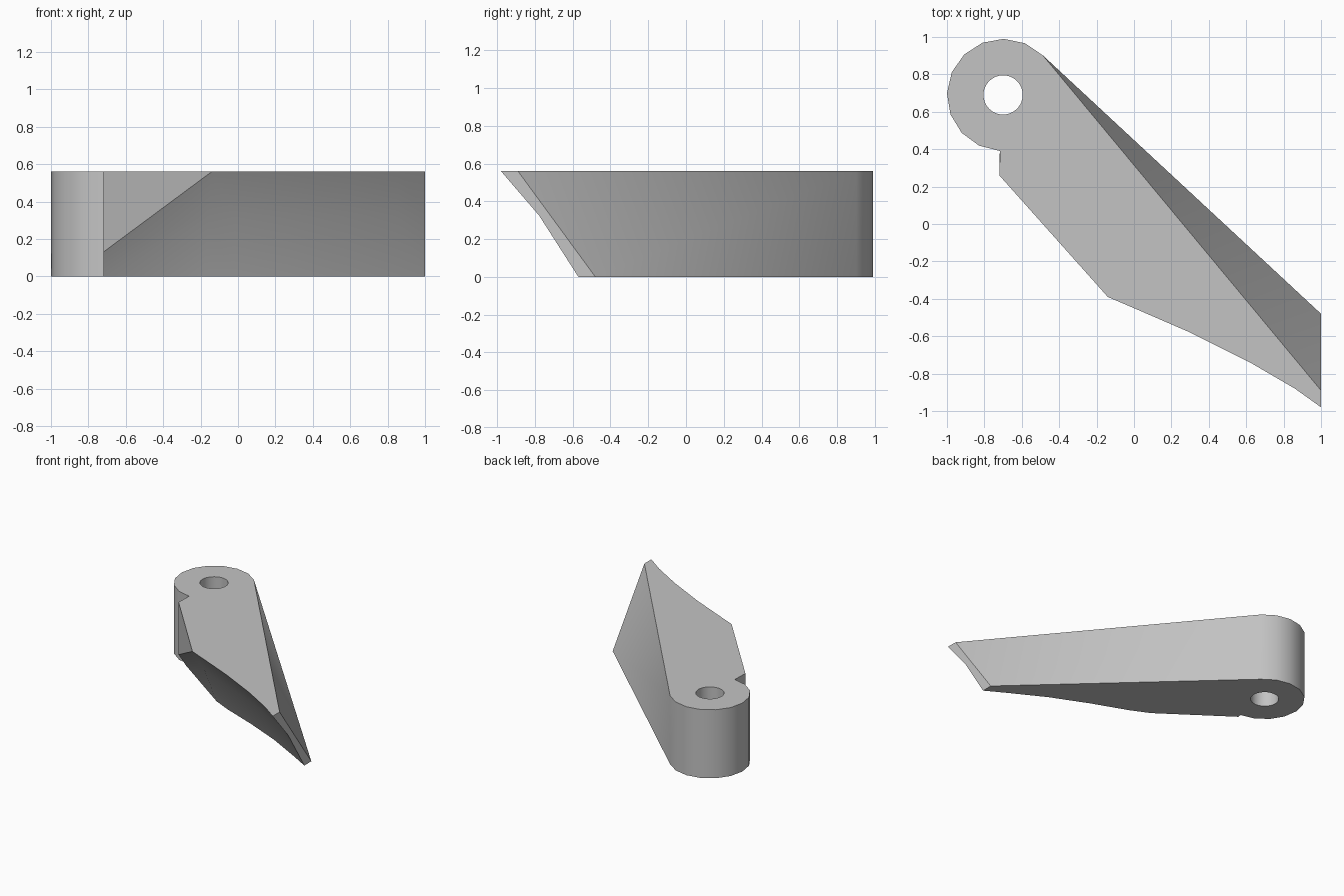
import bpy, bmesh
from math import radians, cos, sin
from mathutils import Vector

cube = bpy.data.objects.get("Cube")
if cube:
    bpy.data.objects.remove(cube, do_unlink=True)

HEIGHT = 0.56
HUB = Vector((-0.70, 0.69, 0))
HUB_R, HOLE_R = 0.30, 0.105
MID = 0.58          # height fraction of the hollow in the cutting bevel
HOLLOW = 0.03

steel = bpy.data.materials.new("plain_grey")
steel.use_nodes = True
grey = (0.55, 0.55, 0.55, 1)
steel.diffuse_color = grey
steel.node_tree.nodes["Principled BSDF"].inputs["Base Color"].default_value = grey

bm = bmesh.new()


def vert(x, y, z):
    return bm.verts.new((x, y, z))


def ring(center, radius, angles, z):
    return [vert(center.x + radius * cos(radians(a)),
                 center.y + radius * sin(radians(a)), z) for a in angles]


def strip(low, high, closed=False):
    """Quads between two matching rows of vertices."""
    for i in range(len(low) - (0 if closed else 1)):
        j = (i + 1) % len(low)
        bm.faces.new((low[i], low[j], high[j], high[i]))


def fill(*loops):
    """Flat cap with a hole, from an outer and an inner loop."""
    edges = []
    for loop in loops:
        for a, b in zip(loop, loop[1:] + loop[:1]):
            edges.append(bm.edges.get((a, b)) or bm.edges.new((a, b)))
    bmesh.ops.triangle_fill(bm, edges=edges, use_beauty=True)


# Rounded hub wall and the pivot hole
hub_angles = [45 + 22.2 * i for i in range(11)]
hub_low, hub_high = (ring(HUB, HUB_R, hub_angles, z) for z in (0, HEIGHT))
strip(hub_low, hub_high)
hole_angles = [i * 360 / 32 for i in range(32)]
hole_low, hole_high = (ring(HUB, HOLE_R, hole_angles, z) for z in (0, HEIGHT))
strip(hole_low, hole_high, closed=True)

# Hollow cutting bevel, from the tip toward the hub
top_path = [(1, -.98), (.86, -.88), (.62, -.74), (.3, -.58), (0, -.45), (-.14, -.39)]
low_path = [(1, -.57), (.84, -.48), (.56, -.33), (.26, -.2), (-.03, -.09), (-.18, -.02)]
edge_high = [vert(x, y, HEIGHT) for x, y in top_path]
edge_low = [vert(x, y, 0) for x, y in low_path]
edge_mid = []
for a, b in zip(edge_low, edge_high):
    p = a.co.lerp(b.co, MID)
    edge_mid.append(vert(p.x, p.y + HOLLOW, p.z))
strip(edge_low, edge_mid)
strip(edge_mid, edge_high)

# Notch beside the hub, where the bevel runs out
notch_high = vert(-.72, .26, HEIGHT)
notch_mid = vert(-.72, .26, .13)
notch_low = vert(-.72, .36, 0)
bm.faces.new((edge_high[-1], notch_high, notch_mid))
for a, b in ((edge_high[-1], notch_mid), (notch_mid, notch_low), (notch_low, edge_low[-1])):
    bm.faces.new((edge_mid[-1], a, b))
bm.faces.new((notch_high, hub_high[-1], hub_low[-1], notch_low, notch_mid))

# Twisted back wall and slanted tip
back_high, back_low = vert(1, -.89, HEIGHT), vert(1, -.48, 0)
bm.faces.new((hub_high[0], hub_low[0], back_low))
bm.faces.new((hub_high[0], back_low, back_high))
bm.faces.new((back_high, back_low, edge_low[0], edge_mid[0], edge_high[0]))

# Flat top and bottom
fill(hub_high + [notch_high] + edge_high[::-1] + [back_high], hole_high)
fill(hub_low + [notch_low] + edge_low[::-1] + [back_low], hole_low)

bmesh.ops.recalc_face_normals(bm, faces=bm.faces[:])
mesh = bpy.data.meshes.new("pivoting_blade")
bm.to_mesh(mesh)
bm.free()
mesh.materials.append(steel)
blade = bpy.data.objects.new("pivoting_blade", mesh)
bpy.context.collection.objects.link(blade)

bpy.ops.object.select_all(action="DESELECT")
blade.select_set(True)
bpy.context.view_layer.objects.active = blade
bpy.ops.object.shade_smooth_by_angle(angle=radians(28))
